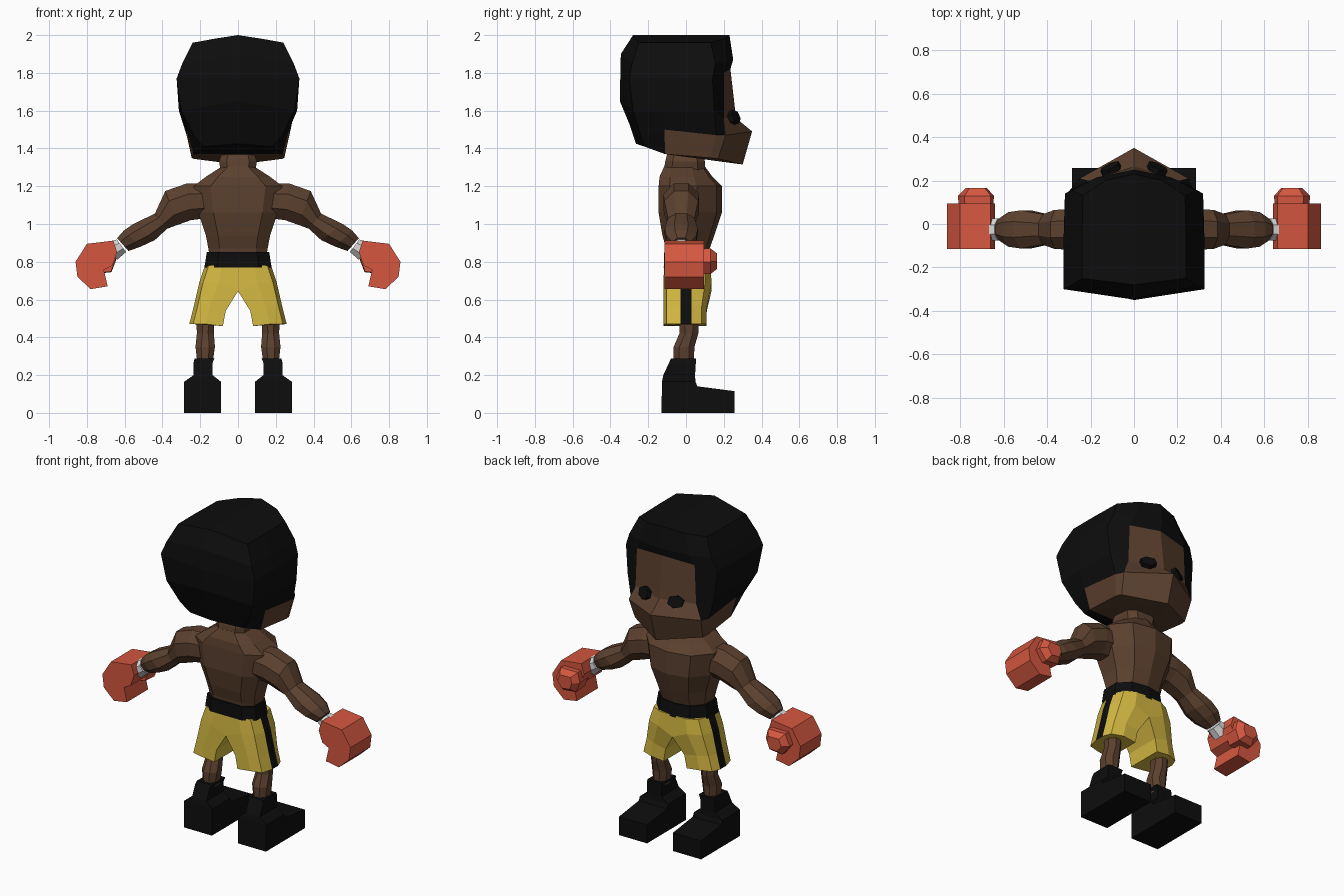
import bpy, bmesh, math
from mathutils import Vector

cube = bpy.data.objects.get("Cube")
if cube:
    bpy.data.objects.remove(cube, do_unlink=True)


def material(name, rgb):
    m = bpy.data.materials.new(name)
    m.use_nodes = True
    m.diffuse_color = (*rgb, 1)
    b = m.node_tree.nodes["Principled BSDF"]
    b.inputs["Base Color"].default_value = (*rgb, 1)
    b.inputs["Roughness"].default_value = 0.9
    return m


SKIN = material("brown skin", (0.105, 0.052, 0.028))
BLACK = material("black", (0.004, 0.004, 0.004))
YELLOW = material("yellow cloth", (0.66, 0.48, 0.055))
RED = material("red leather", (0.66, 0.095, 0.05))
WHITE = material("white tape", (0.68, 0.68, 0.68))


def loft(name, rings, mats, mirror=False, caps=None, rule=None):
    """Bridge closed rings of points; caps = (first, last) lists of (indices, material);
    rule(band, column) gives a side face its material."""
    bm = bmesh.new()
    vs = [[bm.verts.new(p) for p in r] for r in rings]
    n = len(rings[0])
    for b in range(len(rings) - 1):
        for c in range(n):
            d = (c + 1) % n
            f = bm.faces.new((vs[b][c], vs[b][d], vs[b + 1][d], vs[b + 1][c]))
            f.material_index = rule(b, c) if rule else 0
    whole = [(range(n), 0)]
    for ring, cap in zip((vs[0], vs[-1]), caps or (whole, whole)):
        for idx, mat in cap:
            bm.faces.new([ring[i] for i in idx]).material_index = mat
    bmesh.ops.recalc_face_normals(bm, faces=bm.faces)
    me = bpy.data.meshes.new(name)
    bm.to_mesh(me)
    bm.free()
    for m in mats:
        me.materials.append(m)
    ob = bpy.data.objects.new(name, me)
    bpy.context.collection.objects.link(ob)
    if mirror:
        ob.modifiers.new("Mirror", 'MIRROR').use_mirror_merge = False
    return ob


def symmetric(half):
    """Complete a ring given from the front centre to the back centre on +x."""
    return half + [(-x, y, z) for x, y, z in reversed(half[1:-1])]


def body_ring(z, hx, yb, yf):
    return symmetric([(0, yf, z), (hx * .62, yf * .85, z), (hx, yf * .3, z),
                      (hx, yb * .6, z), (hx * .62, yb, z), (0, yb, z)])


def box_ring(z, x0, x1, y0, y1, c=0.0):
    """Rectangle with corners cut by c."""
    if c == 0:
        return [(x0, y0, z), (x1, y0, z), (x1, y1, z), (x0, y1, z)]
    return [(x0 + c, y0, z), (x1 - c, y0, z), (x1, y0 + c, z), (x1, y1 - c, z),
            (x1 - c, y1, z), (x0 + c, y1, z), (x0, y1 - c, z), (x0, y0 + c, z)]


def limb_ring(xl, zl, xu, zu, ry, yc=-0.025):
    """Octagon whose lower and upper edges pass through the two points."""
    c = Vector(((xl + xu) / 2, yc, (zl + zu) / 2))
    n = Vector(((xu - xl) / 2, 0, (zu - zl) / 2))
    ring = []
    for k in range(8):
        a = math.radians(22.5 + 45 * k)
        ring.append(c + n * (math.cos(a) * 1.08) + Vector((0, ry * 1.08 * math.sin(a), 0)))
    return ring


# Head: columns run front centre, hairline, side front, side rear, back corner, back centre
head_rings = [symmetric(h) for h in (
    [(0, .23, 2), (.13, .2, 1.98), (.235, .13, 1.96), (.24, -.08, 1.96), (.24, -.25, 1.96), (0, -.28, 2)],
    [(0, .25, 1.87), (.17, .215, 1.86), (.285, .155, 1.85), (.295, -.1, 1.85), (.295, -.285, 1.85), (0, -.345, 1.9)],
    [(0, .235, 1.82), (.2, .2, 1.8), (.318, .14, 1.77), (.325, -.1, 1.77), (.325, -.3, 1.77), (0, -.348, 1.77)],
    [(0, .265, 1.56), (.21, .2, 1.56), (.3, .15, 1.6), (.313, -.11, 1.6), (.3, -.28, 1.6), (0, -.35, 1.65)],
    [(0, .35, 1.49), (.25, .21, 1.47), (.272, .16, 1.47), (.27, -.115, 1.5), (.235, -.24, 1.47), (0, -.3, 1.53)],
    [(0, .3, 1.315), (.235, .17, 1.345), (.245, .13, 1.35), (.235, -.11, 1.37), (.18, -.22, 1.41), (0, -.265, 1.425)])]


def head_colour(band, col):
    col = min(col, 9 - col)
    face = band >= 2 and col == 0
    jaw = band == 4 and col <= 2
    return 0 if face or jaw else 1


loft("head", head_rings, [SKIN, BLACK], rule=head_colour, caps=(
    [((0, 1, 2, 3, 4, 5), 1), ((5, 6, 7, 8, 9, 0), 1)],
    [((0, 1, 2, 3), 0), ((0, 3, 7), 0), ((0, 7, 8, 9), 0), ((3, 4, 5, 6, 7), 1)]))

# Eyes: small slanted hexagonal plates
normal = Vector((.4, .85, .35)).normalized()
u = normal.cross(Vector((0, 0, 1))).normalized()
v = u.cross(normal)
eye = []
for depth in (-.014, .014):
    eye.append([Vector((.107, .254, 1.565)) + normal * depth
                + u * (.05 * math.cos(k * math.pi / 3 + .3)) + v * (.038 * math.sin(k * math.pi / 3 + .3))
                for k in range(6)])
loft("eyes", eye, [BLACK], mirror=True)

# Neck and torso
loft("neck", [box_ring(1.27, -.09, .09, -.12, .1, .04), box_ring(1.33, -.1, .1, -.11, .1, .04),
              box_ring(1.41, -.075, .075, -.09, .08, .03)], [SKIN])
loft("torso", [body_ring(*r) for r in (
    (.83, .15, -.1, .11), (.87, .157, -.105, .125), (.94, .17, -.125, .15), (1.06, .21, -.145, .19),
    (1.2, .235, -.145, .19), (1.25, .17, -.14, .14), (1.305, .085, -.115, .1))], [SKIN])

# Waistband and shorts
loft("waistband", [body_ring(.77, .178, -.118, .135), body_ring(.852, .165, -.115, .125)], [BLACK])


def shorts_ring(x0, x1, yb, yf, z, zi):
    xm = (x0 + x1) / 2
    return [(x0, yf, zi), (xm, yf, z), (x1 - .02, yf * .75, z), (x1, .03, z),
            (x1, -.03, z), (x1 - .02, yb * .85, z), (xm, yb, z), (x0, yb, zi)]


loft("shorts", [shorts_ring(0, .175, -.115, .13, .78, .78), shorts_ring(0, .205, -.12, .135, .69, .645),
                shorts_ring(.065, .235, -.12, .11, .56, .54), shorts_ring(.08, .258, -.12, .108, .47, .46)],
     [YELLOW, BLACK], mirror=True, rule=lambda b, c: 1 if c == 3 else 0)

# Arms and wrist tape
loft("arms", [limb_ring(*r) for r in (
    (.17, 1.03, .2, 1.215, .09), (.25, 1.02, .27, 1.215, .095), (.32, .995, .385, 1.175, .09),
    (.375, .975, .44, 1.055, .07), (.44, .915, .555, 1, .088), (.515, .88, .605, .965, .08),
    (.58, .857, .64, .925, .05))], [SKIN], mirror=True)
loft("wrist_tape", [limb_ring(.592, .852, .642, .918, .05), limb_ring(.64, .81, .71, .9, .052)],
     [WHITE], mirror=True)

# Boxing gloves: curled fist profile swept across, plus a thumb
fist = [(.66, .912), (.8, .895), (.86, .8), (.85, .72), (.78, .655), (.69, .67), (.71, .757), (.665, .78), (.64, .85)]
loft("gloves", [[(x, y, z) for x, z in fist] for y in (-.115, .095)], [RED], mirror=True)
thumb = [(.66, .87), (.78, .87), (.81, .8), (.76, .735), (.67, .745), (.645, .81)]
loft("glove_thumbs", [[(.725 + (x - .725) * s, y, .805 + (z - .805) * s) for x, z in thumb]
                      for y, s in ((.04, .95), (.13, 1), (.165, .6))], [RED], mirror=True)

# Lower legs
loft("legs", [box_ring(*r) for r in (
    (.26, .135, .215, -.065, .04, .025), (.35, .122, .225, -.065, .045, .03),
    (.42, .128, .218, -.035, .065, .03), (.52, .125, .22, -.035, .07, .03))], [SKIN], mirror=True)

# Boots: sole block with sloping toe, and the ankle shaft
loft("boot_feet", [box_ring(0, .09, .285, -.13, .257),
                   [(.09, -.127, .165), (.285, -.127, .165), (.285, .257, .115), (.09, .257, .115)]],
     [BLACK], mirror=True)
loft("boot_shafts", [box_ring(.14, .09, .285, -.127, .06), box_ring(.165, .09, .285, -.127, .05),
                     box_ring(.2, .135, .235, -.12, .048), box_ring(.265, .135, .235, -.09, .052),
                     box_ring(.287, .125, .23, -.08, .052)], [BLACK], mirror=True)
